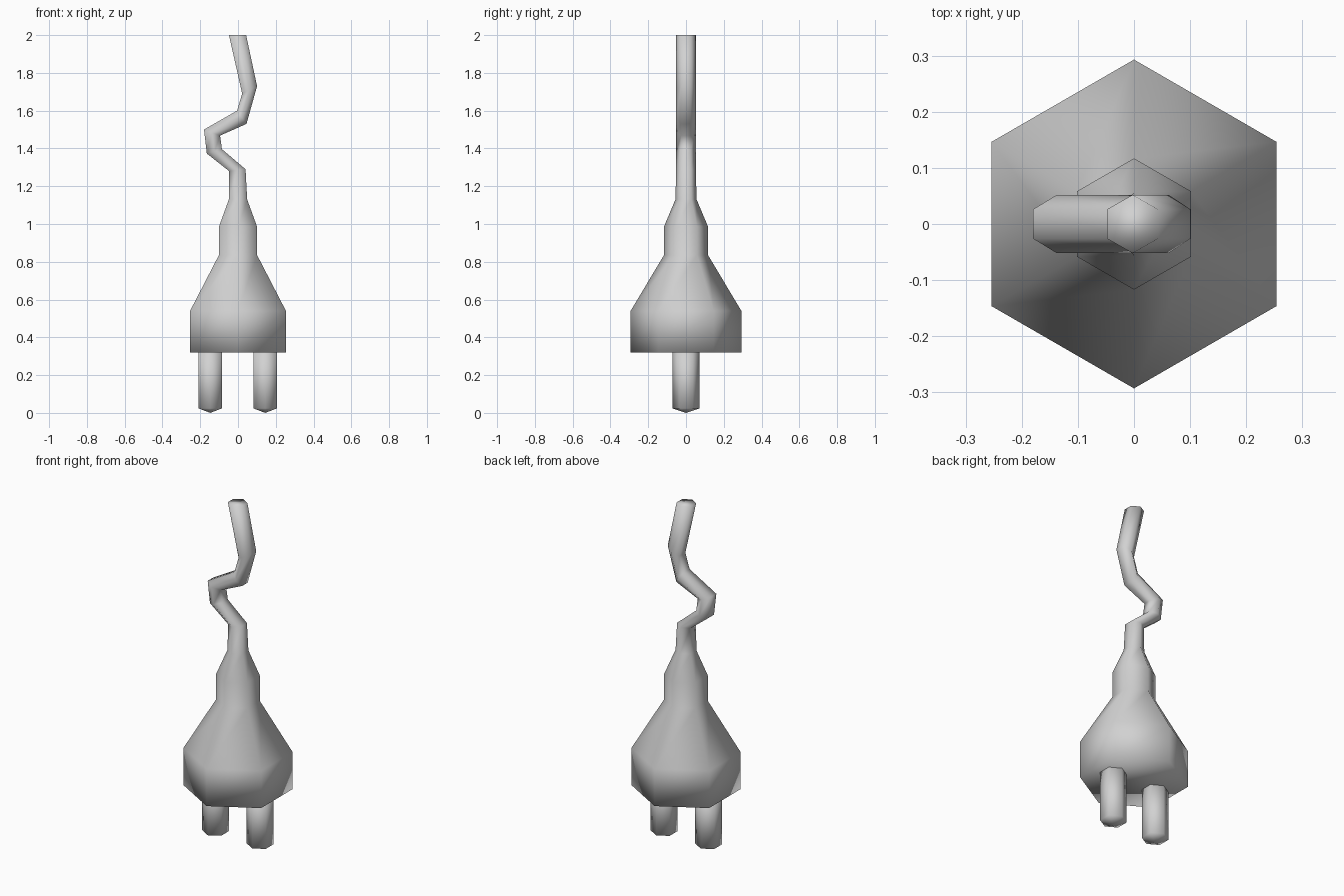
import bpy
import bmesh
from math import cos, pi, sin

cube = bpy.data.objects.get("Cube")
if cube:
    bpy.data.objects.remove(cube, do_unlink=True)

GREY = (0.64, 0.64, 0.64, 1)
grey = bpy.data.materials.new("plain_grey")
grey.use_nodes = True
grey.diffuse_color = GREY
grey.node_tree.nodes["Principled BSDF"].inputs["Base Color"].default_value = GREY

SIDES = 6
FLAT = cos(pi / SIDES)  # half width across flats for unit radius


def ring(left, right, radius):
    """Hexagon with corners on y, spanning two (x, z) points on its flats."""
    points = []
    for i in range(SIDES):
        a = pi / 2 + i * 2 * pi / SIDES
        t = 0.5 + 0.5 * cos(a) / FLAT
        x, z = (l + (r - l) * t for l, r in zip(left, right))
        points.append((x, radius * sin(a), z))
    return points


def level(x, z, radius):
    return ring((x - radius * FLAT, z), (x + radius * FLAT, z), radius)


def loft(name, rings, tip=None):
    """Skin a stack of rings; the bottom closes to a tip or a flat cap."""
    bm = bmesh.new()
    loops = [[bm.verts.new(p) for p in r] for r in rings]
    for a, b in zip(loops, loops[1:]):
        for i in range(SIDES):
            j = (i + 1) % SIDES
            bm.faces.new((a[i], a[j], b[j], b[i]))
    bm.faces.new(loops[-1])
    if tip:
        apex = bm.verts.new(tip)
        for i in range(SIDES):
            bm.faces.new((apex, loops[0][(i + 1) % SIDES], loops[0][i]))
    else:
        bm.faces.new(loops[0][::-1])
    bmesh.ops.recalc_face_normals(bm, faces=bm.faces[:])
    for f in bm.faces:
        f.smooth = True
    mesh = bpy.data.meshes.new(name)
    bm.to_mesh(mesh)
    bm.free()
    mesh.materials.append(grey)
    obj = bpy.data.objects.new(name, mesh)
    bpy.context.collection.objects.link(obj)
    return obj


# Plug housing and strain relief: (height, radius)
housing = [(0.32, 0.293), (0.54, 0.293), (0.835, 0.117), (0.985, 0.117), (1.13, 0.056)]
# Kinked cable: left and right edge of each bend
bends = [
    ((-0.047, 1.28), (0.04, 1.29)),
    ((-0.165, 1.373), (-0.085, 1.396)),
    ((-0.18, 1.50), (-0.095, 1.468)),
    ((-0.005, 1.60), (0.045, 1.53)),
    ((0.022, 1.69), (0.101, 1.73)),
    ((-0.048, 2.0), (0.043, 2.0)),
]
rings = [level(0, z, r) for z, r in housing]
rings += [ring(l, r, 0.052) for l, r in bends]
loft("plug_body_and_cable", rings)

# Two contact pins with shallow pointed ends
for name, x in (("right_pin", -0.147), ("left_pin", 0.144)):
    loft(name, [level(x, 0.024, 0.072), level(x, 0.34, 0.072)], (x, 0, 0))
